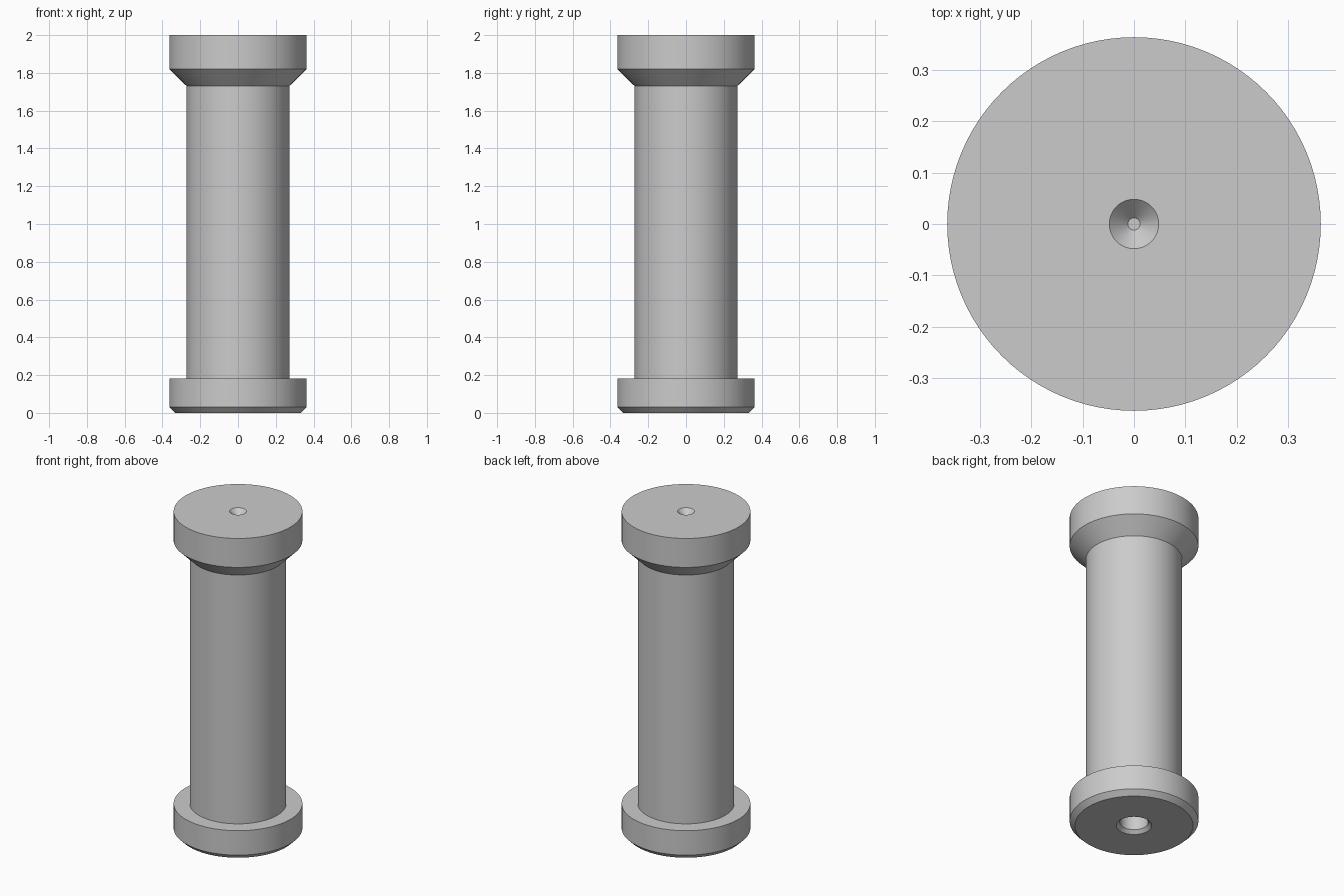
import bpy, bmesh
from math import pi, radians

cube = bpy.data.objects.get("Cube")
if cube:
    bpy.data.objects.remove(cube, do_unlink=True)

SEGMENTS = 96

# Plain grey metal
metal = bpy.data.materials.new("grey_metal")
metal.use_nodes = True
colour = (0.6, 0.6, 0.6, 1.0)
metal.diffuse_color = colour
metal.node_tree.nodes["Principled BSDF"].inputs["Base Color"].default_value = colour


def lathe(name, profile):
    """Turn a closed (radius, height) profile around the z axis."""
    bm = bmesh.new()
    verts = [bm.verts.new((r, 0, z)) for r, z in profile]
    edges = [bm.edges.new(pair) for pair in zip(verts, verts[1:])]
    bmesh.ops.spin(bm, geom=verts + edges, cent=(0, 0, 0), axis=(0, 0, 1),
                   angle=2 * pi, steps=SEGMENTS, use_duplicate=False)
    bmesh.ops.remove_doubles(bm, verts=bm.verts, dist=0.0001)
    bmesh.ops.recalc_face_normals(bm, faces=bm.faces)
    mesh = bpy.data.meshes.new(name)
    bm.to_mesh(mesh)
    bm.free()
    mesh.materials.append(metal)
    obj = bpy.data.objects.new(name, mesh)
    bpy.context.collection.objects.link(obj)
    bpy.ops.object.select_all(action='DESELECT')
    obj.select_set(True)
    bpy.context.view_layer.objects.active = obj
    bpy.ops.object.shade_smooth_by_angle(angle=radians(25))
    return obj


# Profile sections, from the bottom bore around the outside to the top
bore = [(0, 0.45), (0.08, 0.45), (0.08, 0.02), (0.1, 0)]
foot_flange = [(0.333, 0), (0.363, 0.03), (0.363, 0.182)]
shaft = [(0.272, 0.182), (0.272, 1.73)]
head_flange = [(0.363, 1.82), (0.363, 2)]
centre_mark = [(0.048, 2), (0.012, 1.964), (0, 1.964)]

lathe("flanged_pillar", bore + foot_flange + shaft + head_flange + centre_mark)
